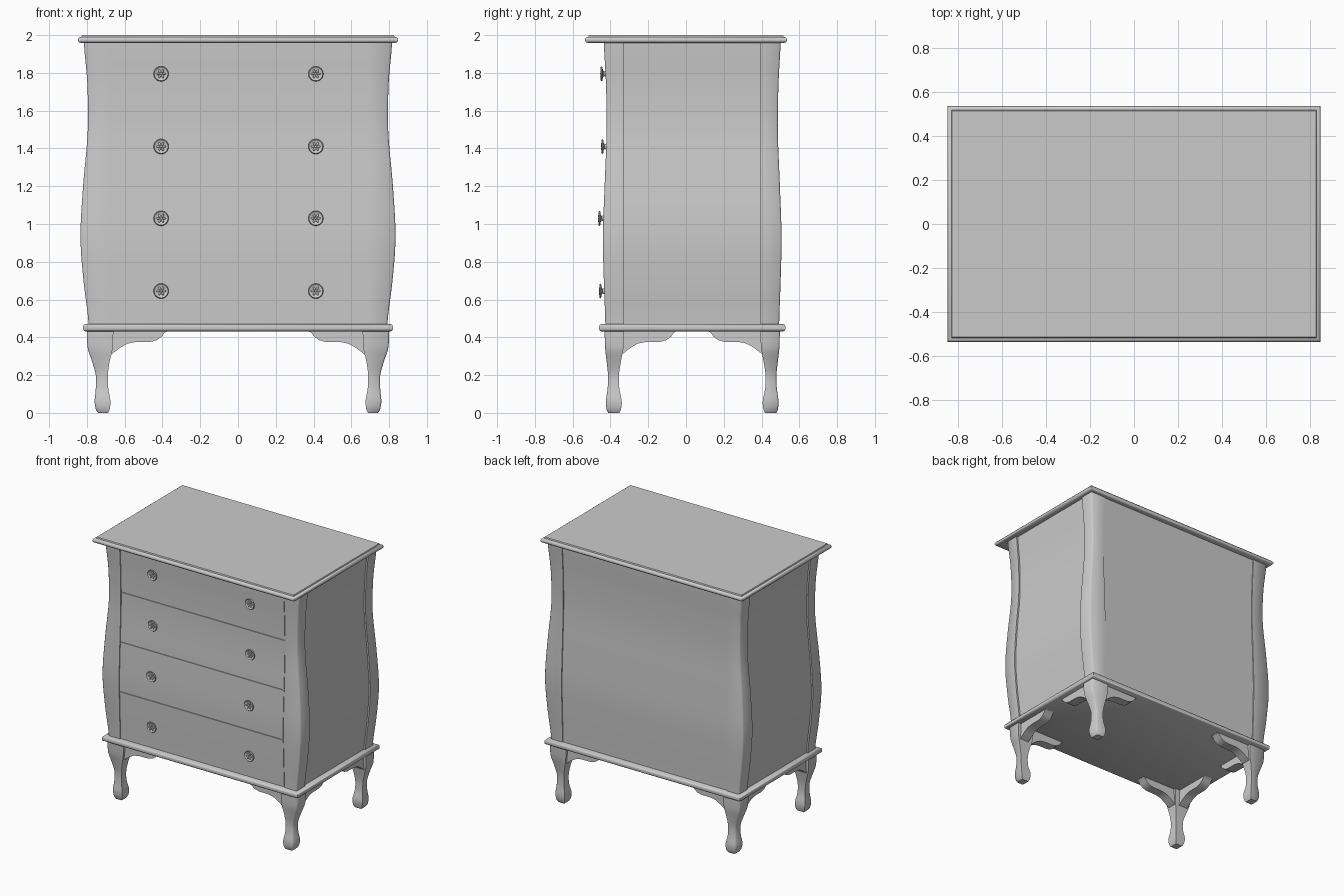
import bpy, bmesh, math
from mathutils import Matrix, Vector

cube = bpy.data.objects.get("Cube")
if cube:
    bpy.data.objects.remove(cube)

GREY = (0.6, 0.6, 0.6, 1)
paint = bpy.data.materials.new("grey paint")
paint.use_nodes = True
paint.diffuse_color = GREY
paint.node_tree.nodes["Principled BSDF"].inputs["Base Color"].default_value = GREY

MID = 0.033                      # carcass sits slightly behind the top's centre
BOTTOM, TOP = 0.46, 1.965        # carcass heights
POST_X, POST_Y = 0.69, 0.362     # inner edges of the corner posts


def finish(name, bm, angle=35):
    bmesh.ops.recalc_face_normals(bm, faces=bm.faces)
    mesh = bpy.data.meshes.new(name)
    bm.to_mesh(mesh)
    bm.free()
    mesh.materials.append(paint)
    obj = bpy.data.objects.new(name, mesh)
    bpy.context.collection.objects.link(obj)
    bpy.ops.object.select_all(action='DESELECT')
    obj.select_set(True)
    bpy.context.view_layer.objects.active = obj
    bpy.ops.object.shade_smooth_by_angle(angle=math.radians(angle))
    return obj


def loft(name, rings, angle=35):
    bm = bmesh.new()
    loops = [[bm.verts.new(p) for p in ring] for ring in rings]
    for a, b in zip(loops, loops[1:]):
        for i in range(len(a)):
            j = (i + 1) % len(a)
            bm.faces.new((a[i], a[j], b[j], b[i]))
    bm.faces.new(loops[0])
    bm.faces.new(loops[-1])
    return finish(name, bm, angle)


def rect(x0, x1, y0, y1, z):
    return [(x0, y0, z), (x1, y0, z), (x1, y1, z), (x0, y1, z)]


def curve(points, z):
    """Smooth curve through (z, value...) rows."""
    n = len(points)
    i = max(k for k in range(n - 1) if k == 0 or points[k][0] <= z)
    p = [Vector(points[min(max(k, 0), n - 1)]) for k in range(i - 1, i + 3)]
    t = (z - p[1][0]) / (p[2][0] - p[1][0])
    m1, m2 = (p[2] - p[0]) / 2, (p[3] - p[1]) / 2
    v = (p[1] * (2 * t**3 - 3 * t**2 + 1) + m1 * (t**3 - 2 * t**2 + t)
         + p[2] * (3 * t**2 - 2 * t**3) + m2 * (t**3 - t**2))
    return v[1:]


def steps(a, b, n):
    return [a + (b - a) * i / n for i in range(n + 1)]


# Bombe outline: height, half width, half depth
OUTLINE = [(0.46, 0.79, 0.46), (0.7, 0.818, 0.468), (0.93, 0.834, 0.473),
           (1.2, 0.82, 0.464), (1.5, 0.795, 0.453), (1.75, 0.798, 0.457),
           (1.965, 0.816, 0.468)]


def carcass_ring(z, inset):
    x, y = curve(OUTLINE, z)
    x, y = x - inset, y - 0.007
    return rect(-x, x, MID - y, MID + y, z)


# Carcass with recessed side and back panels
loft("carcass", [carcass_ring(z, 0.012) for z in steps(BOTTOM, TOP, 28)])

# Mouldings: tabletop and base
def moulding(name, half_x, half_y, mid_y, profile):
    loft(name, [rect(-half_x + i, half_x - i, mid_y - half_y + i, mid_y + half_y - i, z)
                for i, z in profile], 50)

moulding("tabletop", 0.847, 0.535, 0,
         [(0.02, 1.958), (0.006, 1.961), (0, 1.97), (0, 1.979), (0.006, 1.988),
          (0.018, 1.991), (0.021, 2.0)])
moulding("base_moulding", 0.82, 0.493, MID,
         [(0.01, 0.432), (0.002, 0.437), (0, 0.445), (0, 0.458), (0.003, 0.466), (0.012, 0.471)])

# Drawer fronts
GAP = 0.004
edges = [0.472, 0.838, 1.212, 1.585, 1.962]
for number, (low, high) in enumerate(zip(edges, edges[1:]), 1):
    rings = []
    for z in steps(low + GAP, high - GAP, 8):
        front = MID - curve(OUTLINE, z)[1]
        rings.append(rect(-POST_X + GAP, POST_X - GAP, front + 0.001, front + 0.03, z))
    loft(f"drawer_front_{number}", rings)


# Knobs: turned stem and dish with a small rosette
def knob(name, location):
    bm = bmesh.new()
    profile = [(0.018, 0.006), (0.012, -0.008), (0.02, -0.014), (0.036, -0.016),
               (0.04, -0.021), (0.036, -0.026), (0.03, -0.022), (0, -0.022)]
    verts = [bm.verts.new((r, y, 0)) for r, y in profile]
    lines = [bm.edges.new(pair) for pair in zip(verts, verts[1:])]
    bmesh.ops.spin(bm, geom=verts + lines, axis=(0, 1, 0), cent=(0, 0, 0),
                   angle=math.tau, steps=24)
    bmesh.ops.remove_doubles(bm, verts=bm.verts, dist=0.0001)
    for k in range(6):
        turn = Matrix.Rotation(k * math.tau / 6, 4, 'Y')
        shape = turn @ Matrix.Translation((0.015, -0.022, 0)) @ Matrix.Diagonal((0.011, 0.006, 0.006, 1))
        bmesh.ops.create_icosphere(bm, subdivisions=2, radius=1, matrix=shape)
    bmesh.ops.create_icosphere(bm, subdivisions=2, radius=0.007,
                               matrix=Matrix.Translation((0, -0.022, 0)))
    finish(name, bm).location = location

for row, z in enumerate((0.645, 1.03, 1.41, 1.795), 1):
    for side, x in (("right", -0.407), ("left", 0.412)):
        knob(f"knob_{side}_{row}", (x, MID - curve(OUTLINE, z)[1], z))

# Cabriole leg: height, inner x, outer x, inner y, outer y
LEG = [(0, 0.688, 0.742, 0.385, 0.445), (0.015, 0.68, 0.752, 0.378, 0.453),
       (0.06, 0.675, 0.759, 0.373, 0.457), (0.13, 0.687, 0.753, 0.386, 0.448),
       (0.2, 0.689, 0.753, 0.388, 0.446), (0.27, 0.68, 0.772, 0.378, 0.453),
       (0.34, 0.664, 0.795, 0.365, 0.461), (0.44, 0.66, 0.801, 0.36, 0.464)]
# Bracket underside: distance from the leg, height
BRACKET = [(-0.05, 0.30), (0, 0.315), (0.04, 0.345), (0.08, 0.367), (0.12, 0.375),
           (0.2, 0.376), (0.235, 0.385), (0.262, 0.405), (0.275, 0.425), (0.292, 0.433)]

for sx, side in ((-1, "right"), (1, "left")):
    for sy, end in ((-1, "front"), (1, "back")):
        def place(points):
            return [(sx * x, MID + sy * y, z) for x, y, z in points]

        # Corner post with a softened outer corner
        rings = []
        for z in steps(BOTTOM, TOP, 28):
            x, y = curve(OUTLINE, z)
            b = 0.008
            rings.append(place([(POST_X, POST_Y, z), (x, POST_Y, z), (x, y - b, z),
                                (x - b, y, z), (POST_X, y, z)]))
        loft(f"{end}_{side}_post", rings, 50)

        # Leg
        rings = []
        for z in steps(0, 0.44, 26):
            x0, x1, y0, y1 = curve(LEG, z)
            b = 0.008
            rings.append(place([(x0, y0, z), (x1, y0, z), (x1, y1 - b, z),
                                (x1 - b, y1, z), (x0, y1, z)]))
        loft(f"{end}_{side}_leg", rings, 50)

        # Brackets along the front or back and along the side
        rings_x, rings_y = [], []
        for d, low in BRACKET:
            x, y = 0.664 - d, 0.365 - d * 0.97
            rings_x.append(place([(x, 0.375, low), (x, 0.445, low), (x, 0.445, 0.44), (x, 0.375, 0.44)]))
            rings_y.append(place([(0.7, y, low), (0.775, y, low), (0.775, y, 0.44), (0.7, y, 0.44)]))
        loft(f"{end}_{side}_long_bracket", rings_x)
        loft(f"{end}_{side}_side_bracket", rings_y)
